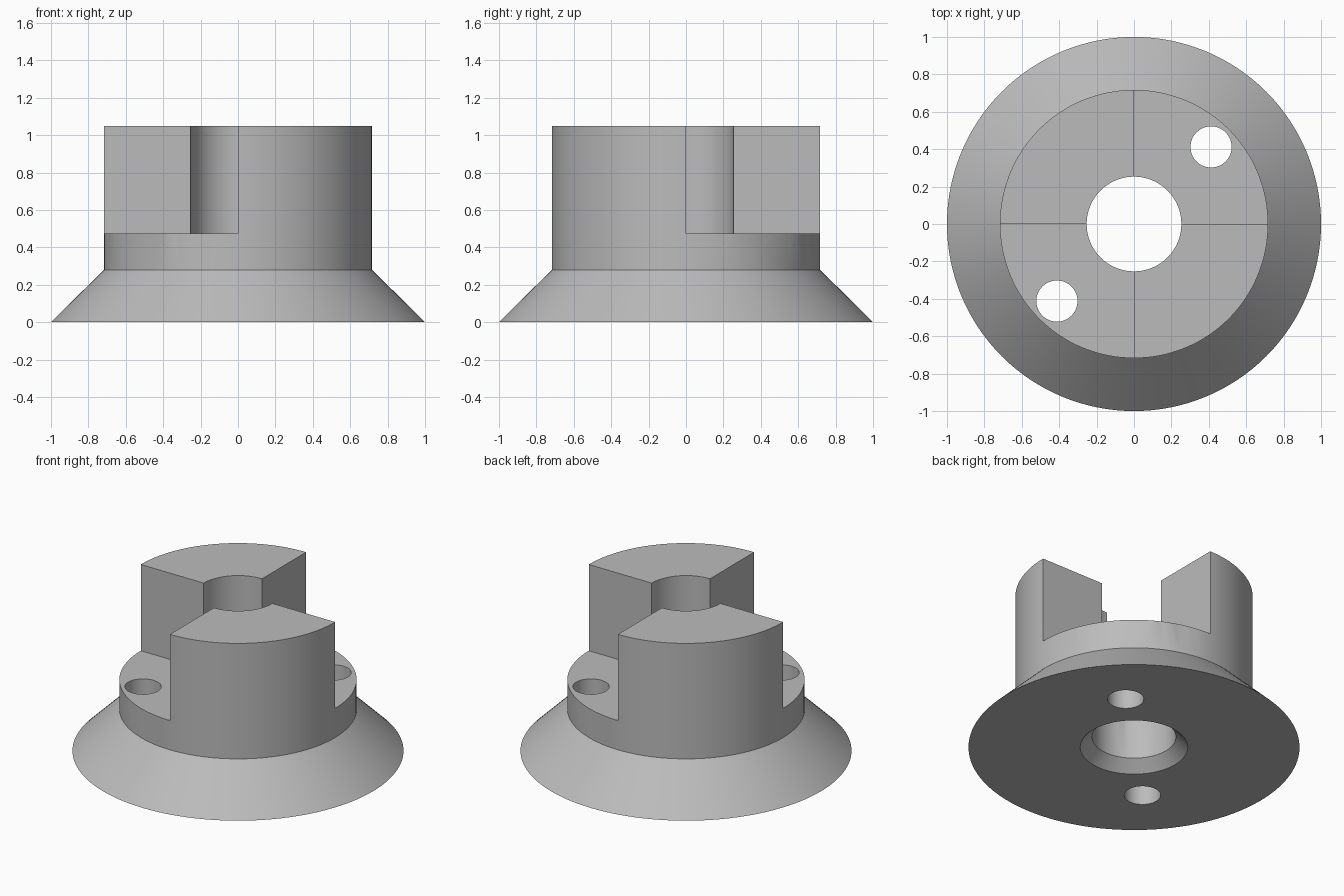
import bpy
import bmesh
import math
from mathutils import Matrix, Vector

default = bpy.data.objects.get("Cube")
if default:
    bpy.data.objects.remove(default, do_unlink=True)

SEGMENTS = 128
LEDGE_Z, TOP_Z = 0.475, 1.05
BORE_R, HUB_R = 0.253, 0.717

grey = bpy.data.materials.new("plain grey")
grey.use_nodes = True
colour = (0.5, 0.5, 0.5, 1)
grey.diffuse_color = colour
grey.node_tree.nodes["Principled BSDF"].inputs["Base Color"].default_value = colour


def add_object(name, bm):
    bmesh.ops.recalc_face_normals(bm, faces=bm.faces)
    mesh = bpy.data.meshes.new(name)
    bm.to_mesh(mesh)
    bm.free()
    mesh.materials.append(grey)
    obj = bpy.data.objects.new(name, mesh)
    bpy.context.collection.objects.link(obj)
    return obj


def lathe(name, profile):
    """Revolve a closed (radius, height) profile around z."""
    bm = bmesh.new()
    verts = [bm.verts.new((r, 0, z)) for r, z in profile]
    edges = [bm.edges.new((v, verts[i - 1])) for i, v in enumerate(verts)]
    bmesh.ops.spin(bm, geom=verts + edges, cent=(0, 0, 0), axis=(0, 0, 1),
                   angle=math.tau, steps=SEGMENTS, use_merge=True)
    bmesh.ops.remove_doubles(bm, verts=bm.verts, dist=1e-4)
    return add_object(name, bm)


def cut(target, cutter):
    cutter.hide_render = True
    mod = target.modifiers.new(cutter.name, 'BOOLEAN')
    mod.operation = 'DIFFERENCE'
    mod.solver = 'EXACT'
    mod.object = cutter
    bpy.context.view_layer.objects.active = target
    bpy.ops.object.modifier_apply(modifier=mod.name)
    bpy.data.objects.remove(cutter, do_unlink=True)


# Flared base, hub and bore with a chamfered mouth underneath
body = lathe("flanged_hub", [
    (0.325, 0), (1, 0), (HUB_R, 0.28), (HUB_R, LEDGE_Z), (HUB_R, TOP_Z),
    (BORE_R, TOP_Z), (BORE_R, LEDGE_Z), (BORE_R, 0.07)])

for side in (1, -1):
    # Open quadrant between the two raised jaws
    bm = bmesh.new()
    bmesh.ops.create_cube(bm, size=1)
    bmesh.ops.translate(bm, verts=bm.verts, vec=(side / 2, side / 2, LEDGE_Z + 0.5))
    cut(body, add_object("quadrant_cutter", bm))

    # Bolt hole through the ledge
    bm = bmesh.new()
    place = Matrix.Translation(Vector((side * 0.412, side * 0.412, 0.25)))
    bmesh.ops.create_cone(bm, cap_ends=True, segments=64, radius1=0.11,
                          radius2=0.11, depth=1, matrix=place)
    cut(body, add_object("bolt_hole_cutter", bm))

# Smooth round walls, sharp corners
bpy.ops.object.select_all(action='DESELECT')
body.select_set(True)
bpy.context.view_layer.objects.active = body
bpy.ops.object.shade_smooth_by_angle(angle=math.radians(30))
